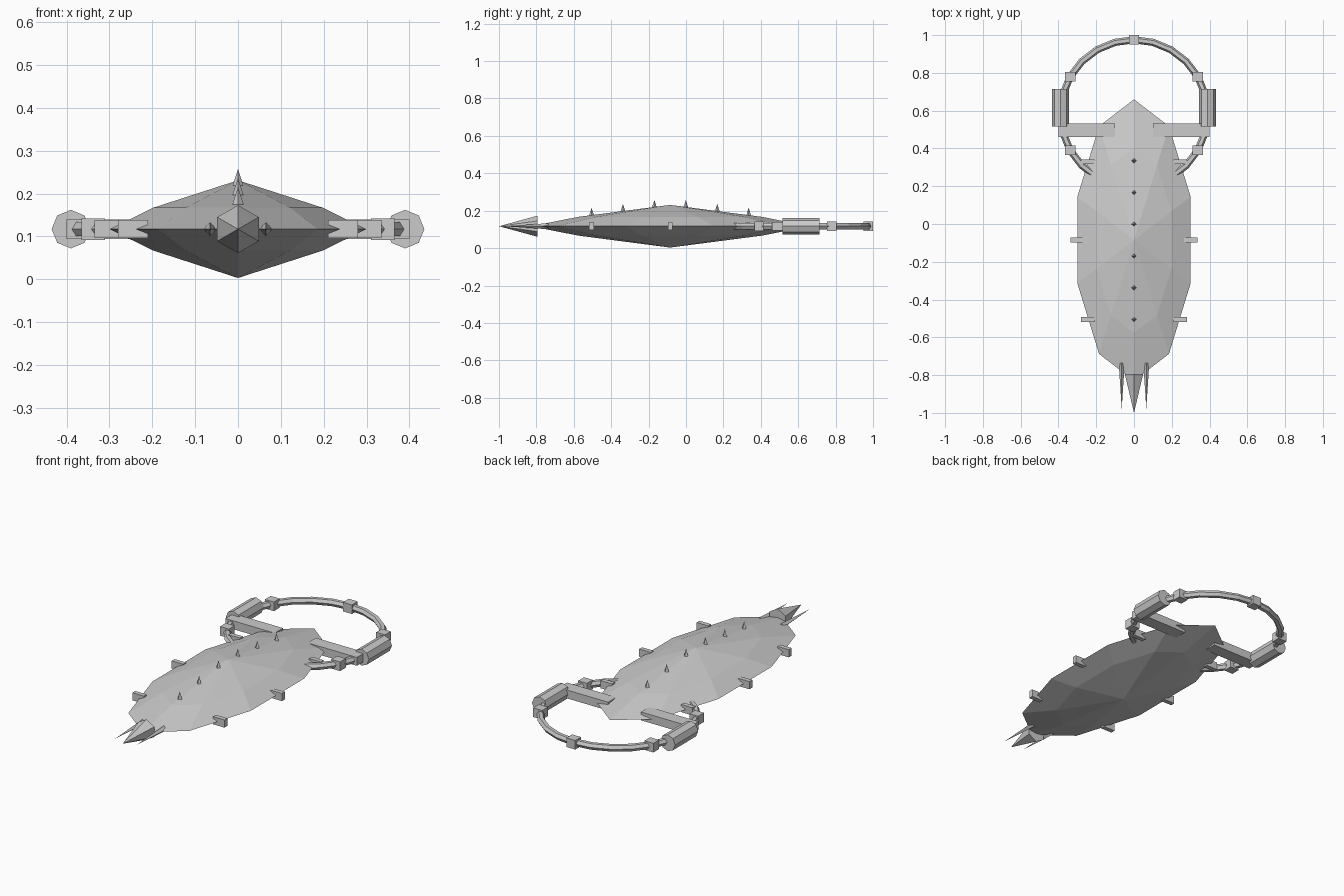
import bpy, bmesh, math
from mathutils import Matrix, Vector

if "Cube" in bpy.data.objects:
    bpy.data.objects.remove(bpy.data.objects["Cube"])

Z = 0.117  # height of the mid plane


def make(name, bm, matrix=Matrix()):
    bmesh.ops.transform(bm, matrix=matrix, verts=bm.verts)
    bmesh.ops.recalc_face_normals(bm, faces=bm.faces)
    me = bpy.data.meshes.new(name)
    bm.to_mesh(me)
    bm.free()
    ob = bpy.data.objects.new(name, me)
    bpy.context.collection.objects.link(ob)
    return ob


def box(name, loc, size):
    bm = bmesh.new()
    bmesh.ops.create_cube(bm, size=1)
    return make(name, bm, Matrix.Translation(loc) @ Matrix.Diagonal((*size, 1)))


def cone(name, start, end, sides, r1, r2=0.0, turn=0.0):
    a, b = Vector(start), Vector(end)
    bm = bmesh.new()
    bmesh.ops.create_cone(bm, cap_ends=True, segments=sides, radius1=r1,
                          radius2=r2, depth=(b - a).length)
    bmesh.ops.remove_doubles(bm, verts=bm.verts, dist=1e-5)
    rot = (Matrix() if abs((b - a).z) > 0.01
           else Matrix.Rotation(math.radians(90 if b.y < a.y else -90), 4, 'X'))
    return make(name, bm, Matrix.Translation((a + b) / 2) @ rot
                @ Matrix.Rotation(math.radians(turn), 4, 'Z'))


# Hull: ten-sided lens with a pointed top and bottom
bm = bmesh.new()
rings = []
for s, h in ((0.66, -0.05), (1.0, 0.0), (0.66, 0.05)):
    rings.append([bm.verts.new((0.315 * s * math.sin(i * math.tau / 10),
                                -0.085 + 0.745 * s * math.cos(i * math.tau / 10),
                                Z + h)) for i in range(10)])
low, high = bm.verts.new((0, -0.085, 0.003)), bm.verts.new((0, -0.085, 0.231))
for i in range(10):
    j = (i + 1) % 10
    for a, b in zip(rings, rings[1:]):
        bm.faces.new((a[i], a[j], b[j], b[i]))
    bm.faces.new((low, rings[0][j], rings[0][i]))
    bm.faces.new((high, rings[2][i], rings[2][j]))
make("hull", bm)

# Rear ring
CY, R = 0.585, 0.39
bm = bmesh.new()
N, M = 24, 6
grid = []
for i in range(N):
    a = i * math.tau / N
    grid.append([])
    for k in range(M):
        t = k * math.tau / M
        r = R + 0.019 * math.cos(t)
        grid[-1].append(bm.verts.new((r * math.cos(a), CY + r * math.sin(a),
                                      Z + 0.019 * math.sin(t))))
for i in range(N):
    for k in range(M):
        bm.faces.new((grid[i][k], grid[(i + 1) % N][k],
                      grid[(i + 1) % N][(k + 1) % M], grid[i][(k + 1) % M]))
make("rear_ring", bm)

# Blocks around the ring
for i in range(6):
    a = math.radians(30 + 60 * i)
    box("ring_block", (R * math.cos(a), CY + R * math.sin(a), Z), (0.054, 0.05, 0.05))

# Nose spike
cone("nose_spike", (0, -0.795, Z), (0, -1.0, Z), 6, 0.056)

# Paired parts
for s in (-1, 1):
    cone("engine_pod", (s * R, 0.515, Z), (s * R, 0.715, Z), 8, 0.045, 0.045)
    box("ring_strut", (s * 0.25, 0.497, Z), (0.3, 0.072, 0.046))
    cone("nose_prong", (s * 0.065, -0.735, Z), (s * 0.065, -0.978, Z), 4, 0.016)
    for x, y in ((0.245, -0.505), (0.3, -0.085), (0.245, 0.33)):
        box("side_fin", (s * x, y, Z), (0.07, 0.025, 0.042))

# Spikes along the spine
for i in range(6):
    y = -0.505 + 0.168 * i
    top = 0.268 - 0.125 * abs(y + 0.085)
    cone("spine_spike", (0, y, top - 0.056), (0, y, top), 4, 0.018)
